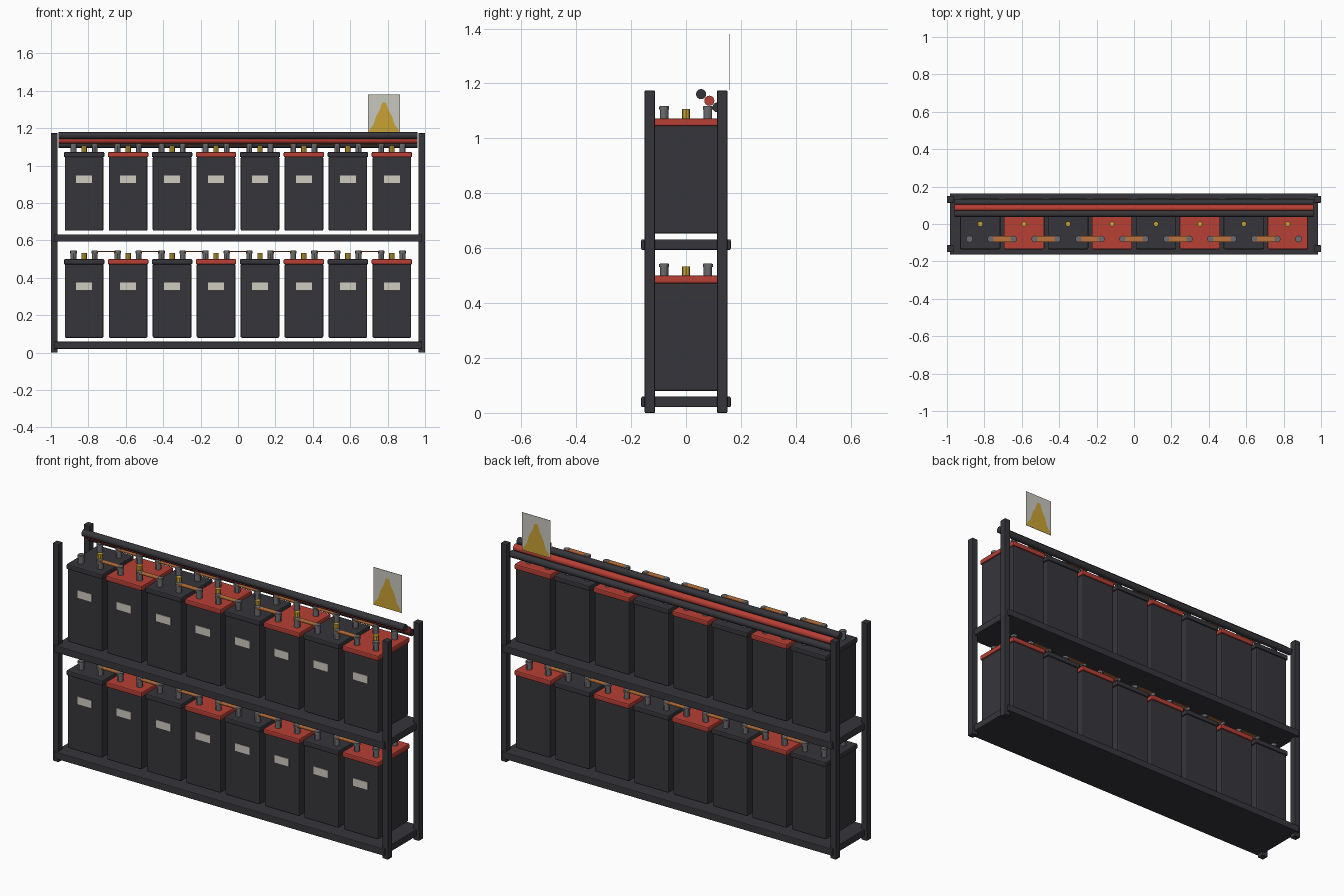
import bpy, bmesh
from math import pi
from mathutils import Matrix, Vector

cube = bpy.data.objects.get("Cube")
if cube:
    bpy.data.objects.remove(cube, do_unlink=True)


def material(name, r, g, b):
    m = bpy.data.materials.new(name)
    m.use_nodes = True
    m.diffuse_color = (r, g, b, 1)
    m.node_tree.nodes["Principled BSDF"].inputs["Base Color"].default_value = (r, g, b, 1)
    return m


FRAME = material("dark frame steel", .037, .036, .043)
CASE = material("dark case plastic", .037, .036, .043)
RED = material("red plastic", .47, .05, .035)
GOLD = material("gold yellow", .58, .36, .035)
COPPER = material("copper", .50, .17, .045)
LEAD = material("grey lead", .15, .15, .16)
LABEL = material("pale label", .62, .60, .52)
PLATE = material("pale sign", .58, .57, .51)


def finish(name, bm, mat):
    mesh = bpy.data.meshes.new(name)
    bm.to_mesh(mesh)
    bm.free()
    mesh.materials.append(mat)
    obj = bpy.data.objects.new(name, mesh)
    bpy.context.collection.objects.link(obj)
    return obj


def box(name, center, size, mat, bevel=0):
    bm = bmesh.new()
    bmesh.ops.create_cube(bm, size=1)
    bmesh.ops.scale(bm, vec=size, verts=bm.verts)
    bmesh.ops.translate(bm, vec=center, verts=bm.verts)
    obj = finish(name, bm, mat)
    if bevel:
        mod = obj.modifiers.new("soft edges", "BEVEL")
        mod.width = bevel
        mod.segments = 2
    return obj


def cylinder(name, center, radius, length, mat, sides=12, along_x=False):
    bm = bmesh.new()
    turn = Matrix.Rotation(pi / 2, 4, "Y") if along_x else Matrix()
    bmesh.ops.create_cone(bm, cap_ends=True, segments=sides, radius1=radius, radius2=radius,
                          depth=length, matrix=Matrix.Translation(Vector(center)) @ turn)
    obj = finish(name, bm, mat)
    bpy.ops.object.select_all(action="DESELECT")
    obj.select_set(True)
    bpy.context.view_layer.objects.active = obj
    bpy.ops.object.shade_smooth_by_angle()
    return obj


def battery(x, z, lid_mat):
    box("battery_case", (x, 0, z + .277), (.207, .26, .395), CASE, .007)
    box("battery_lid", (x, 0, z + .486), (.216, .27, .028), lid_mat, .006)
    box("battery_label", (x, -.131, z + .355), (.086, .004, .041), LABEL)
    cylinder("vent_cap", (x, 0, z + .515), .0145, .038, GOLD, 8)
    for dx in (-.057, .057):
        for y in (-.08, .08):
            cylinder("terminal", (x + dx, y, z + .521), .0155, .048, LEAD)
            cylinder("terminal_collar", (x + dx, y, z + .537), .018, .011, LEAD)


# Four upright posts
for x in (-.9825, .9825):
    for y in (-.132, .132):
        box("post", (x, y, .587), (.035, .037, 1.174), FRAME, .003)

# Two tiers, each with a shelf, eight batteries and their copper links
PITCH = .235
for z in (0, .573):
    box("shelf", (0, 0, z + .04), (1.968, .326, .038), FRAME, .004)
    for i in range(8):
        x = (i - 3.5) * PITCH
        battery(x, z, RED if i % 2 else CASE)
        if i < 7:
            for y in (-.08, .08):
                box("copper_link", (x + PITCH / 2, y, z + .541), (.138, .032, .006), COPPER, .002)

# Cable run along the top
for y, z, mat in ((.055, 1.161, FRAME), (.085, 1.137, RED), (.115, 1.113, FRAME)):
    cylinder("cable", (0, y, z), .0185, 1.92, mat, 16, True)

# Warning sign with a peaked mark on both sides
SIGN_X, SIGN_Y = .781, .16
box("sign_plate", (SIGN_X, SIGN_Y, 1.278), (.17, .002, .203), PLATE)
half = [(.082, 1.178), (.076, 1.195), (.056, 1.22), (.042, 1.265), (.022, 1.30), (.010, 1.338)]
outline = half + [(-w, z) for w, z in reversed(half)]
for side in (-1, 1):
    bm = bmesh.new()
    ring = outline if side < 0 else outline[::-1]
    bm.faces.new([bm.verts.new((SIGN_X + w, SIGN_Y + side * .0018, z)) for w, z in ring])
    finish("sign_mark", bm, GOLD)
